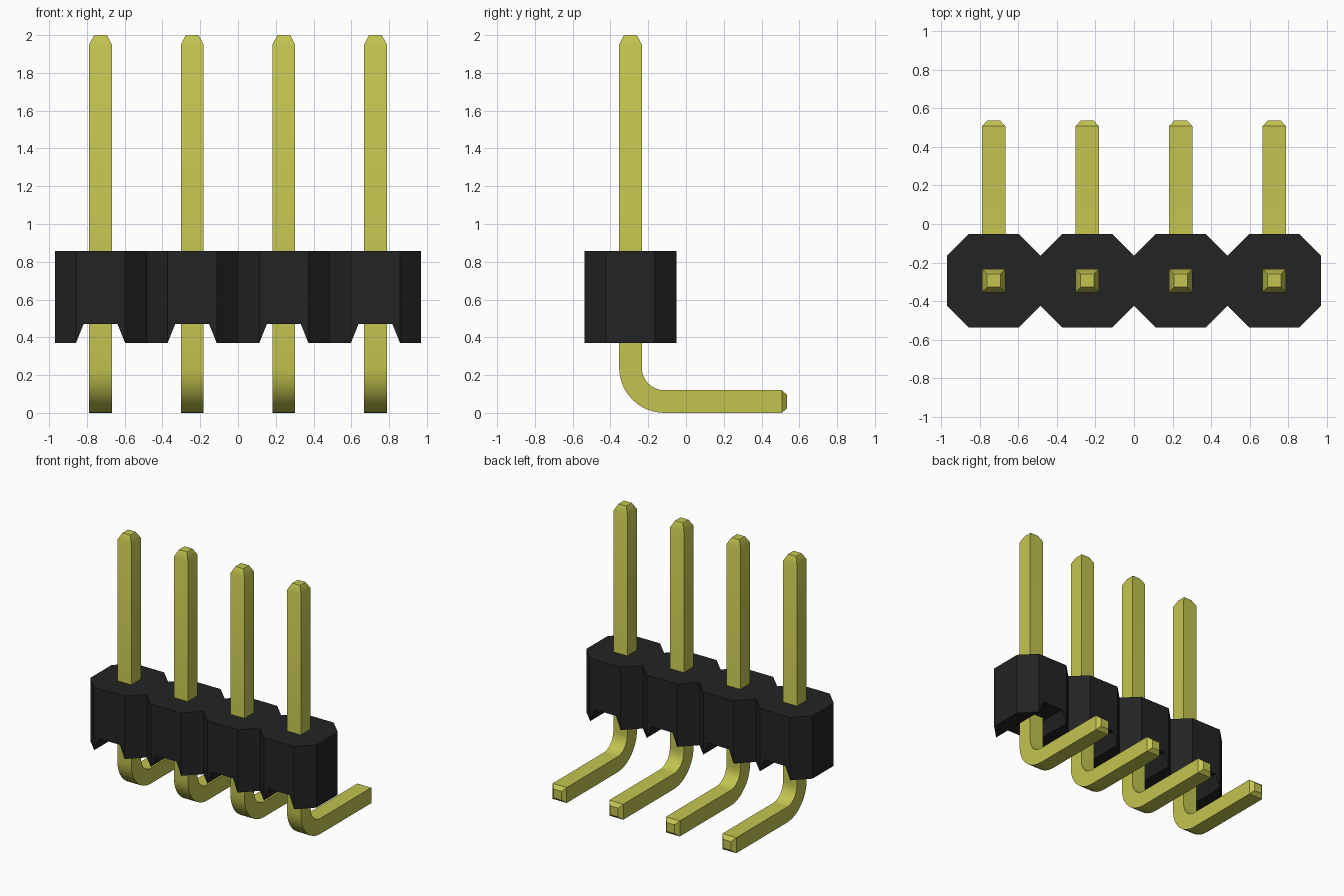
import bpy, bmesh, math
from mathutils import Vector

if "Cube" in bpy.data.objects:
    bpy.data.objects.remove(bpy.data.objects["Cube"], do_unlink=True)

PITCH = 0.485
COUNT = 4
ROW_Y = -0.294            # centre line of the row
CENTRES = [(i - (COUNT - 1) / 2) * PITCH for i in range(COUNT)]


def make_material(name, colour):
    mat = bpy.data.materials.new(name)
    mat.use_nodes = True
    mat.diffuse_color = colour
    mat.node_tree.nodes["Principled BSDF"].inputs["Base Color"].default_value = colour
    return mat


def make_object(name, bm, mat):
    bmesh.ops.recalc_face_normals(bm, faces=bm.faces[:])
    mesh = bpy.data.meshes.new(name)
    bm.to_mesh(mesh)
    bm.free()
    mesh.materials.append(mat)
    obj = bpy.data.objects.new(name, mesh)
    bpy.context.collection.objects.link(obj)
    return obj


def activate(obj):
    bpy.ops.object.select_all(action="DESELECT")
    obj.select_set(True)
    bpy.context.view_layer.objects.active = obj


def extrude_outline(bm, points, offset):
    face = bm.faces.new([bm.verts.new(p) for p in points])
    new = bmesh.ops.extrude_face_region(bm, geom=[face])["geom"]
    verts = [v for v in new if isinstance(v, bmesh.types.BMVert)]
    bmesh.ops.translate(bm, verts=verts, vec=offset)


black = make_material("black plastic", (0.017, 0.017, 0.017, 1))
gold = make_material("yellow metal", (0.55, 0.55, 0.08, 1))

# Housing: a row of joined octagons extruded upwards
half, flat = PITCH / 2, 0.13
bottom, top = 0.37, 0.857
front = [(-2 * PITCH, -flat)]
for cx in CENTRES:
    front += [(cx - flat, -half), (cx + flat, -half), (cx + half, -flat)]
back = [(x, -y) for x, y in reversed(front)]
bm = bmesh.new()
extrude_outline(bm, [(x, ROW_Y + y, bottom) for x, y in front + back],
                (0, 0, top - bottom))
housing = make_object("housing", bm, black)

# Tapered channels under the housing, one per pin
bm = bmesh.new()
for cx in CENTRES:
    profile = [(-0.15, -0.05), (-0.09, 0.1), (0.09, 0.1), (0.15, -0.05)]
    extrude_outline(bm, [(cx + x, ROW_Y - 0.4, bottom + z) for x, z in profile],
                    (0, 0.8, 0))
cutter = make_object("channel_cutter", bm, black)
cutter.hide_render = True
cut = housing.modifiers.new("channels", "BOOLEAN")
cut.operation = "DIFFERENCE"
cut.solver = "EXACT"
cut.object = cutter
activate(housing)
bpy.ops.object.modifier_apply(modifier=cut.name)
bpy.data.objects.remove(cutter, do_unlink=True)

# Pins: a square section swept down, round the bend and out to the back
W, TIP, RADIUS, STEPS = 0.06, 0.034, 0.18, 12
bend = Vector((0, ROW_Y + RADIUS, W + RADIUS))
down, out = Vector((0, 0, -1)), Vector((0, 1, 0))
stations = [(Vector((0, ROW_Y, 2.0)), down, TIP),
            (Vector((0, ROW_Y, 1.95)), down, W)]
for i in range(STEPS + 1):
    a = math.pi / 2 * i / STEPS
    tangent = down * math.cos(a) + out * math.sin(a)
    radial = -out * math.cos(a) + down * math.sin(a)
    stations.append((bend + radial * RADIUS, tangent, W))
stations += [(Vector((0, 0.508, W)), out, W),
             (Vector((0, 0.536, W)), out, TIP)]

side = Vector((1, 0, 0))
for number, cx in enumerate(CENTRES, 1):
    bm = bmesh.new()
    rings = []
    for centre, tangent, size in stations:
        up = side.cross(tangent)
        rings.append([bm.verts.new(centre + side * (cx + u * size) + up * (v * size))
                      for u, v in ((-1, -1), (1, -1), (1, 1), (-1, 1))])
    for a, b in zip(rings, rings[1:]):
        for k in range(4):
            n = (k + 1) % 4
            bm.faces.new((a[k], a[n], b[n], b[k]))
    bm.faces.new(rings[0])
    bm.faces.new(rings[-1])
    pin = make_object(f"pin_{number}", bm, gold)
    activate(pin)
    bpy.ops.object.shade_smooth_by_angle(angle=math.radians(30))
